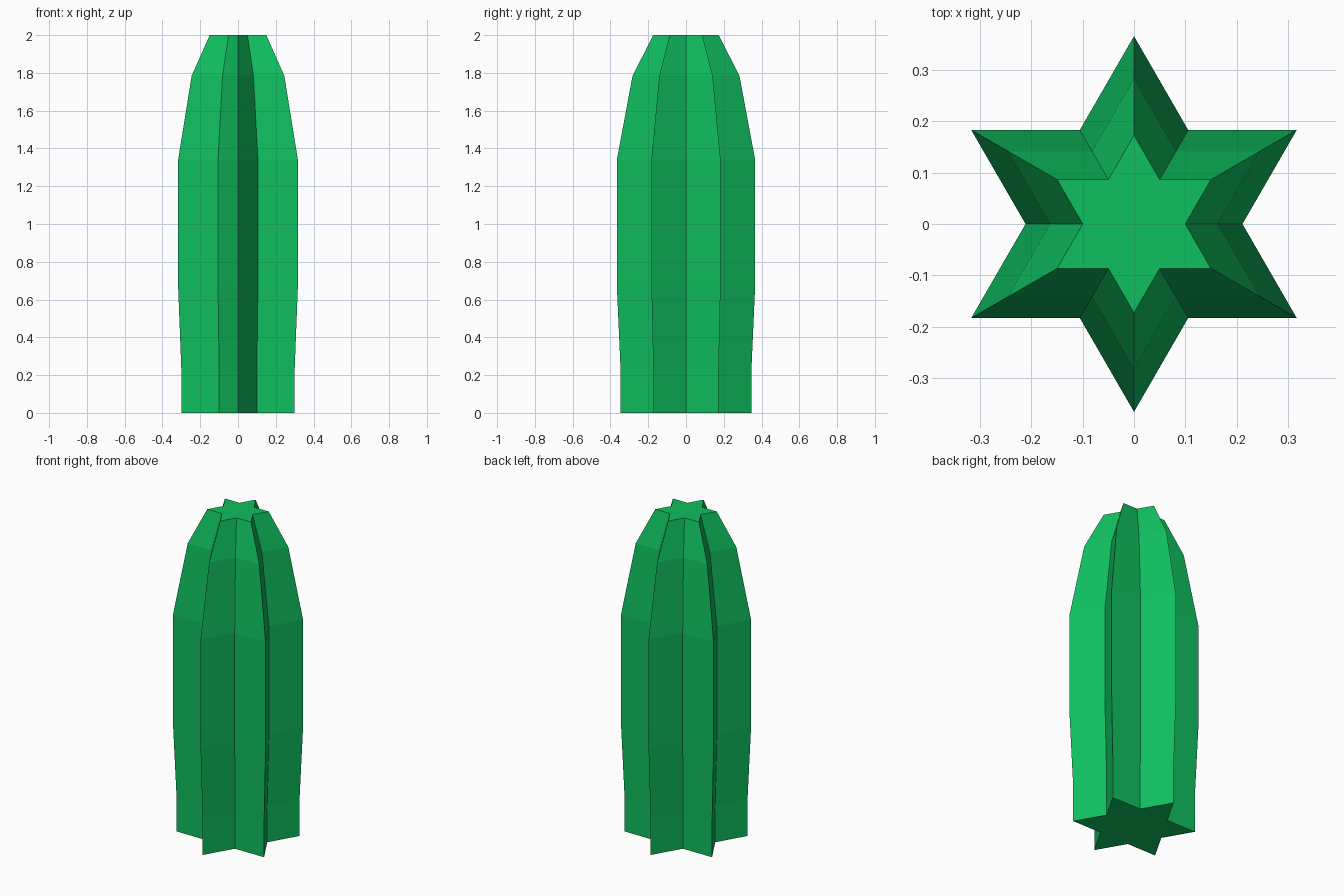
import bpy, bmesh
from math import sin, cos, pi, sqrt

if "Cube" in bpy.data.objects:
    bpy.data.objects.remove(bpy.data.objects["Cube"])

# (height, star tip radius) of each ring, bottom to top
RINGS = [(0, 0.346), (0.22, 0.346), (0.67, 0.366), (1.34, 0.366), (1.785, 0.283), (2, 0.173)]
POINTS = 6
N = POINTS * 2

# Ribbed cactus column: lofted six-pointed star rings
bm = bmesh.new()
loops = []
for z, tip in RINGS:
    ring = []
    for i in range(N):
        r = tip if i % 2 else tip / sqrt(3)
        a = i * pi / POINTS
        ring.append(bm.verts.new((r * cos(a), r * sin(a), z)))
    loops.append(ring)

for low, high in zip(loops, loops[1:]):
    for i in range(N):
        j = (i + 1) % N
        bm.faces.new((low[i], low[j], high[j], high[i]))

# Flat star caps
bm.faces.new(loops[0][::-1])
bm.faces.new(loops[-1])

mesh = bpy.data.meshes.new("cactus_column")
bm.to_mesh(mesh)
bm.free()
cactus = bpy.data.objects.new("cactus_column", mesh)
bpy.context.collection.objects.link(cactus)

green = bpy.data.materials.new("cactus_green")
green.diffuse_color = (0.005, 0.52, 0.115, 1)
green.use_nodes = True
green.node_tree.nodes["Principled BSDF"].inputs["Base Color"].default_value = green.diffuse_color
mesh.materials.append(green)
